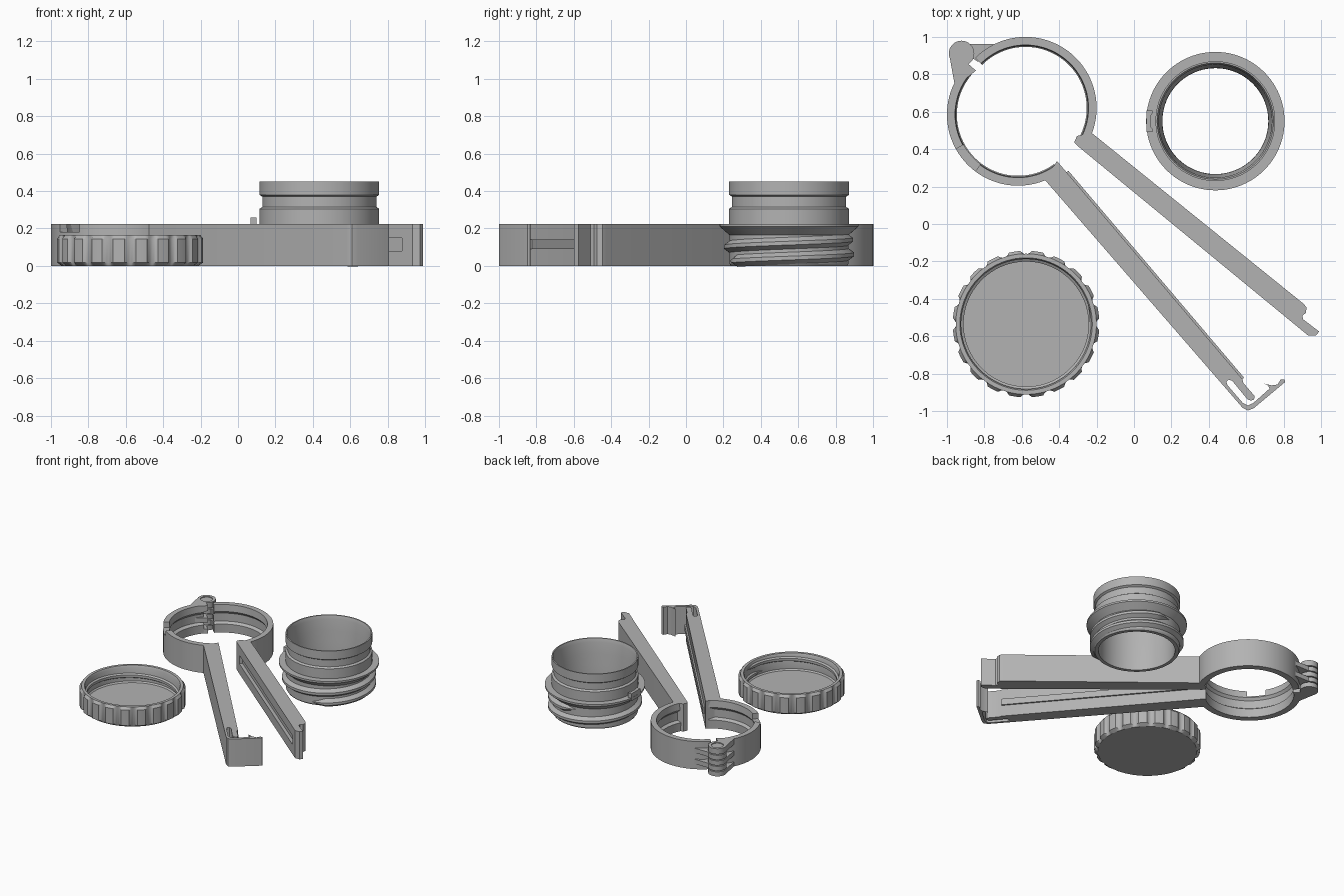
import bpy, bmesh, math
from mathutils import Vector

if "Cube" in bpy.data.objects:
    bpy.data.objects.remove(bpy.data.objects["Cube"])

grey = bpy.data.materials.new("plain_grey")
grey.diffuse_color = (0.45, 0.45, 0.45, 1)
grey.use_nodes = True
grey.node_tree.nodes["Principled BSDF"].inputs["Base Color"].default_value = grey.diffuse_color
H = 0.225  # clamp height


def finish(bm, name):
    bmesh.ops.remove_doubles(bm, verts=bm.verts, dist=1e-5)
    bmesh.ops.recalc_face_normals(bm, faces=bm.faces)
    me = bpy.data.meshes.new(name)
    bm.to_mesh(me)
    bm.free()
    me.materials.append(grey)
    ob = bpy.data.objects.new(name, me)
    bpy.context.collection.objects.link(ob)
    return ob


def sweep(bm, rings, loop=False):
    """Skin a list of closed cross-sections, capping the ends unless looped."""
    vs = [[bm.verts.new(p) for p in r] for r in rings]
    n = len(vs[0])
    for i in range(len(vs) - (0 if loop else 1)):
        a, b = vs[i], vs[(i + 1) % len(vs)]
        for j in range(n):
            k = (j + 1) % n
            bm.faces.new((a[j], a[k], b[k], b[j]))
    if not loop:
        bm.faces.new(vs[0])
        bm.faces.new(vs[-1])


def lathe(bm, c, prof, a0=0, a1=360, seg=96, scallop=None):
    """Revolve a closed (r, z) profile about c; part turns get end caps."""
    full = a1 - a0 >= 360
    rings = []
    for i in range(seg + (0 if full else 1)):
        a = math.radians(a0 + (a1 - a0) * i / seg)
        ring = []
        for r, z in prof:
            if scallop and r == scallop:
                r -= 0.02 * max(0, math.cos(20 * a))
            ring.append((c[0] + r * math.cos(a), c[1] + r * math.sin(a), z))
        rings.append(ring)
    sweep(bm, rings, full)


def prism(bm, pts, z0, z1):
    sweep(bm, [[(x, y, z) for x, y in pts] for z in (z0, z1)])


def thread(bm, c, root, crest, z0, pitch, a0, a1, w=0.033):
    """Helical ridge that fades out at both ends."""
    rings, seg = [], int((a1 - a0) / 4)
    for i in range(seg + 1):
        d = a0 + (a1 - a0) * i / seg
        a, z = math.radians(d), z0 + pitch * d / 360
        f = max(0.05, min(1, i / 5, (seg - i) / 5))
        tip = root + (crest - root) * f
        rings.append([(c[0] + r * math.cos(a), c[1] + r * math.sin(a), z + dz)
                      for r, dz in ((root, -w * f), (tip, -0.01 * f),
                                    (tip, 0.01 * f), (root, w * f))])
    sweep(bm, rings)


# Clamp halves: grooved band cross-section
band = [(.38, 0), (.38, H), (.337, H), (.332, .17), (.348, .15),
        (.348, .085), (.327, .07), (.33, 0)]
low_band = [(.38, 0), (.38, .18), (.332, .18), (.332, .17), (.348, .15),
            (.348, .085), (.327, .07), (.33, 0)]
UP, LOW = (-.58, .62), (-.62, .585)

bm = bmesh.new()
lathe(bm, UP, band, -33, 135)
finish(bm, "upper_clamp_band")

bm = bmesh.new()  # lower half has a notch in its top edge
lathe(bm, LOW, band, 139, 209, 40)
lathe(bm, LOW, low_band, 209, 233, 14)
lathe(bm, LOW, band, 233, 306, 42)
finish(bm, "lower_clamp_band")

# Upper arm, layered so that a groove runs along the inner side
tip = [(.905, -.425), (.922, -.445), (.92, -.475), (.9, -.49), (.905, -.51),
       (.99, -.575), (.972, -.597), (.932, -.597)]
root = [(-.305, .42), (-.32, .435), (-.305, .47), (-.23, .49)]
full = root + tip
p0, p1 = Vector(root[0]), Vector(tip[-1])
d = (p1 - p0).normalized()
n = Vector((-d.y, d.x)) * 0.025
g0, g1 = p0 + d * .07, p1 - d * .07
grooved = full + [tuple(q) for q in (g1, g1 + n, g0 + n, g0)]
bm = bmesh.new()
prism(bm, full, 0, .08)
prism(bm, grooved, .08, .15)
prism(bm, full, .15, H)
finish(bm, "upper_arm")

# Lower arm with spring slot and hooked latch
arm = [(-.48, .24), (-.45, .285), (-.425, .315), (-.412, .337), (.58, -.83),
       (.585, -.85), (.645, -.92), (.642, -.938), (.625, -.945), (.605, -.936),
       (.525, -.838), (.505, -.832), (.494, -.845), (.5, -.862), (.582, -.957),
       (.61, -.97), (.638, -.957), (.725, -.88), (.715, -.862), (.69, -.852),
       (.735, -.863), (.768, -.858), (.785, -.83), (.805, -.832), (.808, -.845),
       (.64, -.985), (.61, -.997), (.58, -.982)]
bm = bmesh.new()
prism(bm, arm, 0, H)
finish(bm, "lower_arm_with_latch")

# Rib on the lower arm that fits the groove
a, b = Vector((-.36, .277)), Vector((.58, -.83))
s = (b - a).normalized()
s = Vector((-s.y, s.x)) * .012
bm = bmesh.new()
prism(bm, [tuple(q) for q in (a - s, b - s, b + s, a + s)], .09, .14)
finish(bm, "arm_rib")

# Hinge: interleaved knuckles, their webs, and a pin
HC = (-.922, .912)
webs = ([(-.985, .89), (-.958, .74), (-.92, .76), (-.845, .82), (-.885, .855)],
        [(-.92, .962), (-.75, .962), (-.80, .90), (-.835, .868), (-.87, .89)])
for half, name in enumerate(("lower_hinge_knuckles", "upper_hinge_knuckles")):
    bm = bmesh.new()
    for k in range(half, 5, 2):
        z0, z1 = k * .045, k * .045 + (.045 if k == 4 else .037)
        lathe(bm, HC, [(.068, z0), (.068, z1), (.045, z1), (.045, z0)], seg=32)
        prism(bm, webs[half], z0, z1)
    finish(bm, name)
bm = bmesh.new()
lathe(bm, HC, [(0, 0), (.045, 0), (.045, .218), (0, .218)], seg=32)
finish(bm, "hinge_pin")

# Threaded neck with flange and seal groove
NC = (.435, .55)
bm = bmesh.new()
lathe(bm, NC, [(.283, 0), (.31, 0), (.318, .012), (.318, .165), (.37, .21),
               (.37, H), (.32, H), (.32, .305), (.305, .315), (.305, .37),
               (.32, .38), (.32, .45), (.311, .45), (.302, .42), (.3, .33),
               (.284, .24)])
finish(bm, "neck")
bm = bmesh.new()
thread(bm, NC, .316, .347, .042, .08, -80, 460)
finish(bm, "neck_thread")

# Small locating tab on the flange
bm = bmesh.new()
prism(bm, [(.067, .492), (.098, .492), (.098, .51), (.09, .52), (.09, .58),
           (.098, .59), (.098, .608), (.067, .608)], .2, .26)
finish(bm, "flange_tab")

# Scalloped screw cap
CC = (-.577, -.535)
bm = bmesh.new()
lathe(bm, CC, [(0, 0), (.365, 0), (.392, .018), (.392, .145), (.376, .165),
               (.354, .165), (.347, .15), (.347, .04), (.337, .03), (0, .03)],
      seg=240, scallop=.392)
finish(bm, "screw_cap")
bm = bmesh.new()
thread(bm, CC, .349, .334, .06, .07, -20, 380, .02)
finish(bm, "cap_thread")

for ob in bpy.context.collection.objects:
    ob.select_set(True)
    bpy.context.view_layer.objects.active = ob
bpy.ops.object.shade_smooth_by_angle(angle=math.radians(30))
